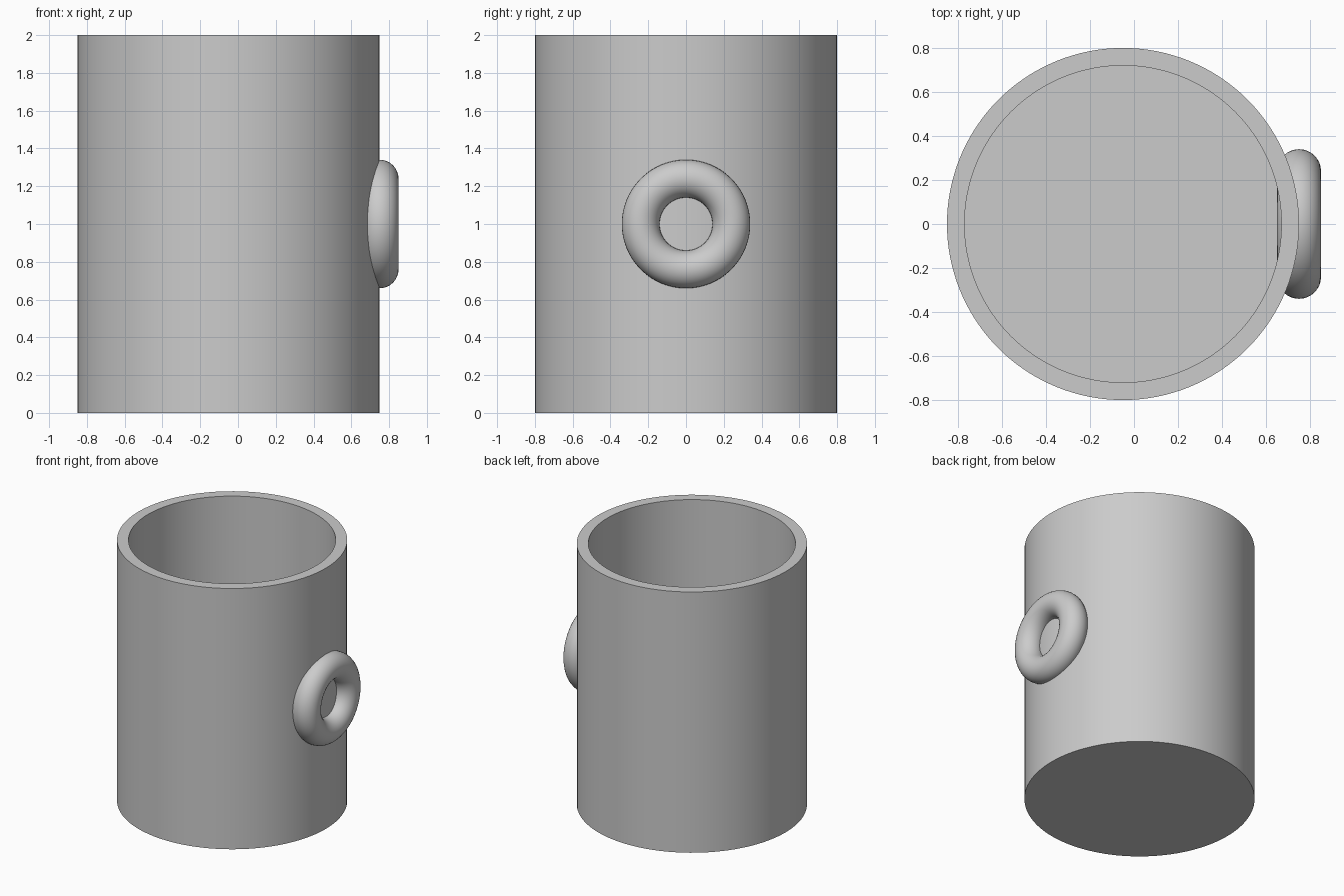
import bpy
import bmesh
import math

cube = bpy.data.objects.get("Cube")
if cube:
    bpy.data.objects.remove(cube, do_unlink=True)

# One plain grey for the whole model
GREY = (0.6, 0.6, 0.6, 1.0)
grey = bpy.data.materials.new("plain grey")
grey.use_nodes = True
grey.diffuse_color = GREY
grey.node_tree.nodes["Principled BSDF"].inputs["Base Color"].default_value = GREY

RADIUS, WALL, HEIGHT, CENTRE_X = 0.8, 0.08, 2.0, -0.05
SIDES = 128


def finish(obj, name):
    obj.name = name
    obj.data.materials.append(grey)
    bpy.ops.object.select_all(action='DESELECT')
    obj.select_set(True)
    bpy.context.view_layer.objects.active = obj
    bpy.ops.object.shade_smooth_by_angle(angle=math.radians(30))


# Open cup: a cylinder whose top is inset to a rim and pushed down to the floor
bpy.ops.mesh.primitive_cylinder_add(vertices=SIDES, radius=RADIUS, depth=HEIGHT,
                                    location=(CENTRE_X, 0, HEIGHT / 2))
cup = bpy.context.object
bm = bmesh.new()
bm.from_mesh(cup.data)
top = max(bm.faces, key=lambda f: f.calc_center_median().z)
bmesh.ops.inset_region(bm, faces=[top], thickness=WALL, use_even_offset=True)
floor = bmesh.ops.extrude_discrete_faces(bm, faces=[top])["faces"][0]
bmesh.ops.translate(bm, verts=floor.verts, vec=(0, 0, WALL - HEIGHT))
bm.to_mesh(cup.data)
bm.free()
finish(cup, "cup_body")

# Ring handle set flat into the side wall
bpy.ops.mesh.primitive_torus_add(major_radius=0.24, minor_radius=0.1,
                                 major_segments=96, minor_segments=32,
                                 location=(CENTRE_X + RADIUS, 0, HEIGHT / 2),
                                 rotation=(0, math.pi / 2, 0))
finish(bpy.context.object, "ring_handle")
